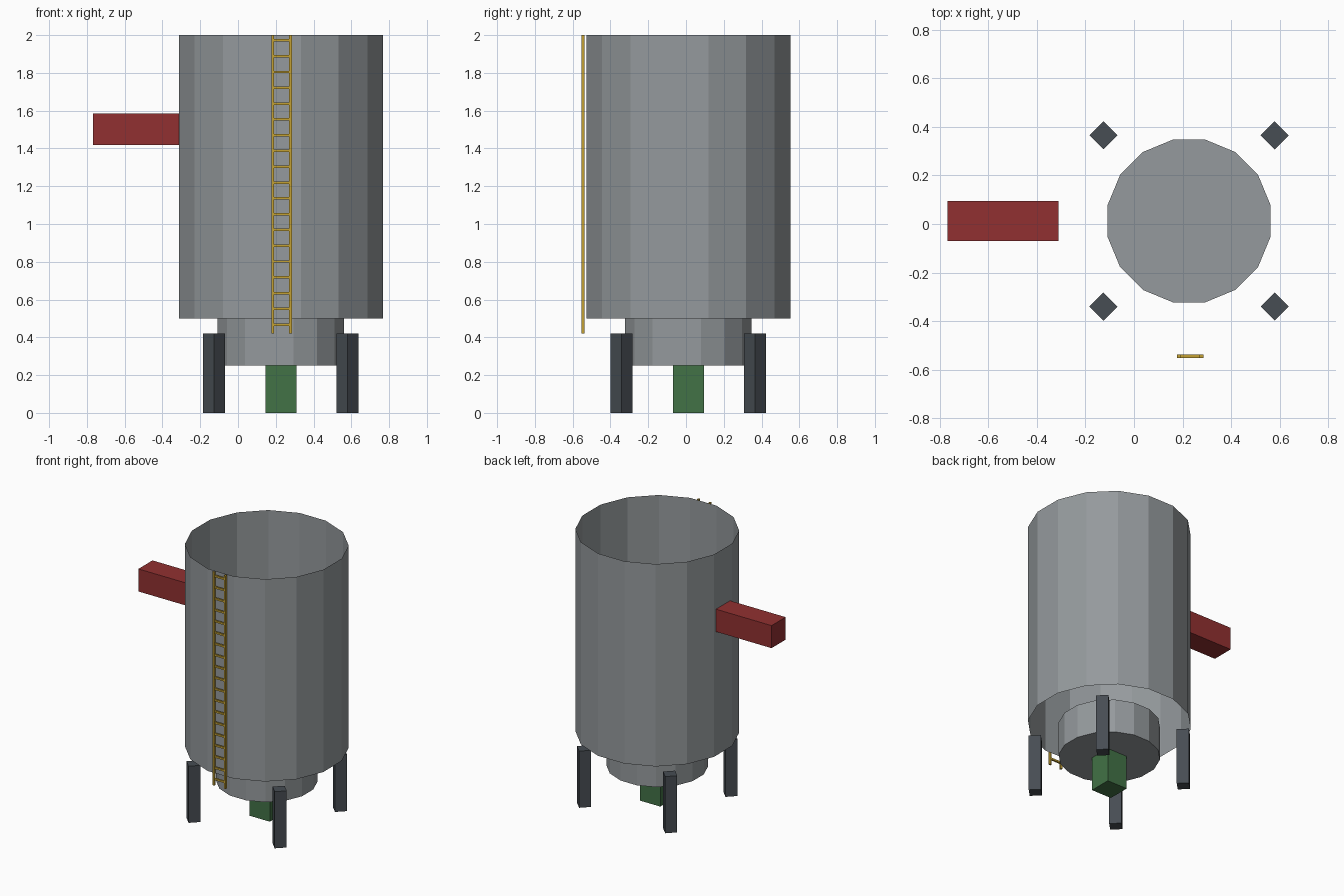
import bpy
import math

cube = bpy.data.objects.get("Cube")
if cube:
    bpy.data.objects.remove(cube, do_unlink=True)

CX, CY = 0.227, 0.0125    # axis of the tank


def material(name, r, g, b):
    """Flat material from 0-255 display values, stored as linear."""
    def lin(v):
        v /= 255
        return v / 12.92 if v <= 0.04045 else ((v + 0.055) / 1.055) ** 2.4
    colour = (lin(r), lin(g), lin(b), 1)
    m = bpy.data.materials.new(name)
    m.use_nodes = True
    m.diffuse_color = colour
    m.node_tree.nodes["Principled BSDF"].inputs["Base Color"].default_value = colour
    return m


steel = material("grey steel", 149, 154, 157)
dark = material("dark steel", 71, 77, 83)
red = material("red paint", 145, 48, 49)
green = material("green paint", 66, 114, 70)
yellow = material("yellow paint", 196, 161, 52)


def finish(name, mat):
    ob = bpy.context.object
    ob.name = ob.data.name = name
    ob.data.materials.append(mat)
    return ob


def box(name, mat, centre, size, turn=0):
    bpy.ops.mesh.primitive_cube_add(size=1, location=centre, rotation=(0, 0, turn))
    ob = finish(name, mat)
    ob.scale = size
    return ob


def drum(name, mat, radius, bottom, top, fill):
    """Sixteen-sided drum with a flat side facing each axis."""
    bpy.ops.mesh.primitive_cylinder_add(
        vertices=16, radius=radius, depth=top - bottom, end_fill_type=fill,
        location=(CX, CY, (bottom + top) / 2), rotation=(0, 0, math.pi / 16))
    return finish(name, mat)


# Tank: open shell above a closed lower drum
drum("tank_shell", steel, 0.55, 0.5, 2.0, 'NOTHING')
drum("lower_drum", steel, 0.342, 0.25, 0.5, 'NGON')

# Outlet below and inlet duct on the right
box("bottom_outlet", green, (CX, CY, 0.125), (0.165, 0.165, 0.25))
box("side_inlet", red, (-0.54, CY, 1.502), (0.456, 0.165, 0.167))

# Legs, turned to face the axis
for side, sx in (("right", -1), ("left", 1)):
    for end, sy in (("front", -1), ("back", 1)):
        box(f"{end}_{side}_leg", dark, (CX + sx * 0.353, CY + sy * 0.353, 0.21),
            (0.082, 0.082, 0.42), math.pi / 4)

# Ladder
LX, LY = 0.231, -0.545
for side, sx in (("right", -1), ("left", 1)):
    box(f"ladder_{side}_rail", yellow, (LX + sx * 0.047, LY, 1.21), (0.015, 0.015, 1.58))
for i in range(19):
    box(f"ladder_rung_{i + 1}", yellow, (LX, LY, 0.467 + i * 0.0836), (0.094, 0.013, 0.013))
